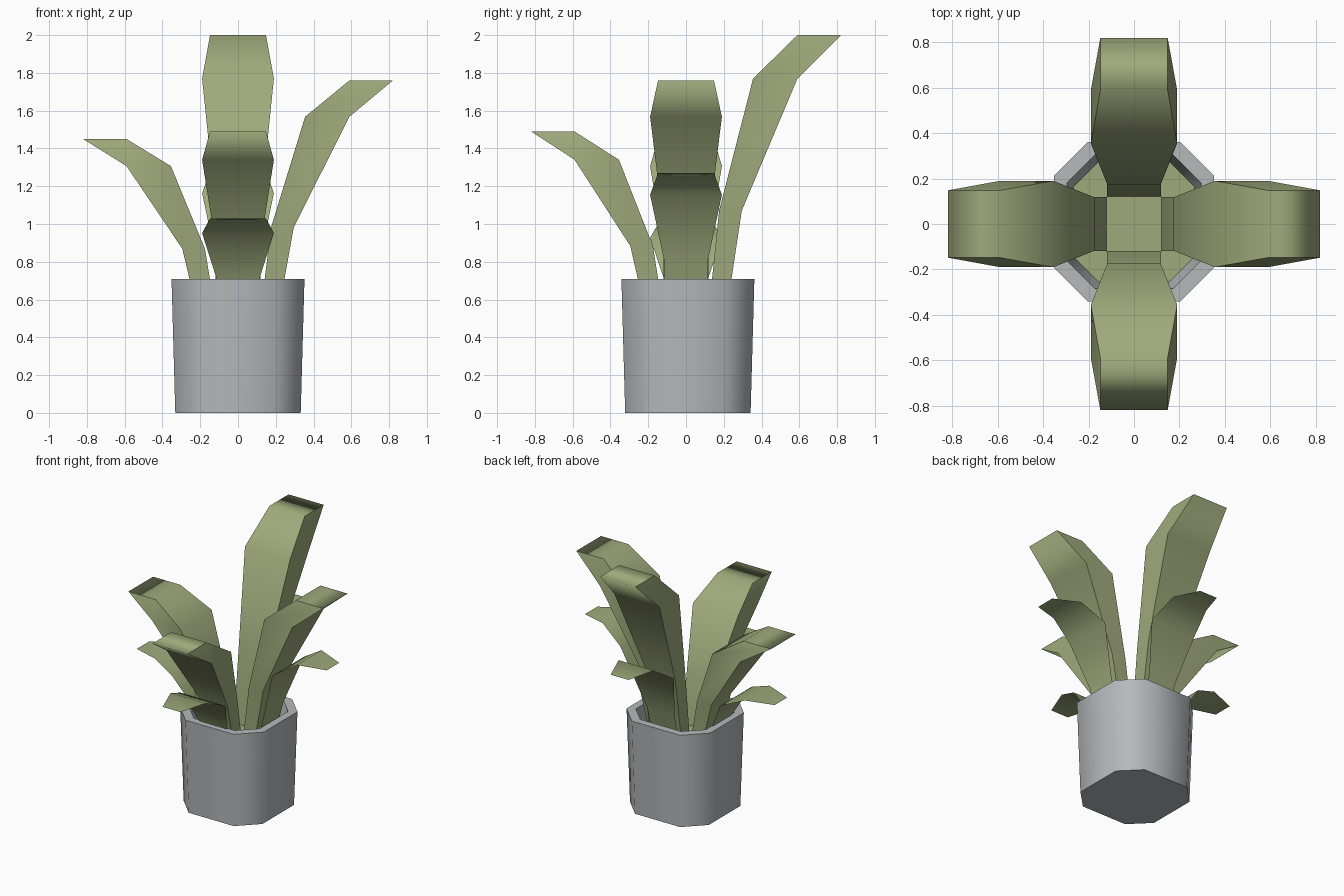
import bpy, bmesh, math
from mathutils import Matrix, Vector

cube = bpy.data.objects.get("Cube")
if cube:
    bpy.data.objects.remove(cube, do_unlink=True)

SOIL_Z = 0.535


def material(name, rgb):
    mat = bpy.data.materials.new(name)
    mat.use_nodes = True
    mat.diffuse_color = (*rgb, 1)
    mat.node_tree.nodes["Principled BSDF"].inputs["Base Color"].default_value = (*rgb, 1)
    return mat


green = material("leaf_green", (0.35, 0.40, 0.20))
grey = material("pot_grey", (0.47, 0.48, 0.50))


def finish(bm, name, mat):
    for f in bm.faces:
        f.smooth = True
    mesh = bpy.data.meshes.new(name)
    bm.to_mesh(mesh)
    bm.free()
    mesh.materials.append(mat)
    obj = bpy.data.objects.new(name, mesh)
    bpy.context.collection.objects.link(obj)
    return obj


def octagon(bm, half, corner, z):
    verts = []
    for i in range(4):
        turn = Matrix.Rotation(i * math.pi / 2, 3, "Z")
        for y in (-corner, corner):
            verts.append(bm.verts.new(turn @ Vector((half, y, z)) + Vector((0, 0.01, 0))))
    return verts


def bridge(bm, a, b):
    n = len(a)
    return [bm.faces.new((a[i], a[(i + 1) % n], b[(i + 1) % n], b[i])) for i in range(n)]


# Pot: tapered octagonal shell with a hollow rim
bm = bmesh.new()
rings = [octagon(bm, *r) for r in ((0.332, 0.19, 0), (0.352, 0.203, 0.71),
                                   (0.295, 0.172, 0.71), (0.266, 0.155, SOIL_Z))]
for a, b in zip(rings, rings[1:]):
    bridge(bm, a, b)
bm.faces.new(rings[0][::-1])
bm.normal_update()
for e in bm.edges:
    if e.is_manifold and e.calc_face_angle() > math.radians(50):
        e.smooth = False
finish(bm, "pot", grey)

# Bed the leaves grow from
bm = bmesh.new()
bm.faces.new(octagon(bm, 0.266, 0.155, SOIL_Z))
finish(bm, "plant_bed", green)

# Large leaf sections: inner reach, outer reach, half width, height fraction
LARGE = ((0.12, 0.215, 0.118, 0), (0.175, 0.295, 0.118, 0.365),
         (0.355, 0.59, 0.19, 0.843), (0.59, 0.82, 0.148, 1))
# Small leaf sections: reach, half width, height fraction
SMALL = ((0.235, 0.112, 0), (0.30, 0.115, 0.365), (0.42, 0.19, 0.843),
         (0.60, 0.148, 1), (0.80, 0.075, 0.98))


def large_leaf(name, angle, top):
    bm = bmesh.new()
    rings = []
    for inner, outer, w, t in LARGE:
        z = SOIL_Z + (top - SOIL_Z) * t
        rings.append([bm.verts.new((x, y, z)) for x, y in
                      ((inner, -w), (outer, -w), (outer, w), (inner, w))])
    sides = set()
    for a, b in zip(rings, rings[1:]):
        faces = bridge(bm, a, b)
        sides.update((faces[0], faces[2]))
    bm.faces.new(rings[-1])
    # Crisp borders between the flat sides and the rounded blade
    for e in bm.edges:
        if sum(f in sides for f in e.link_faces) == 1:
            e.smooth = False
    finish(bm, name, green).rotation_euler.z = angle


def small_leaf(name, angle, top):
    bm = bmesh.new()
    rows = [[bm.verts.new((x, s * w, SOIL_Z + (top - SOIL_Z) * t)) for s in (-1, 1)]
            for x, w, t in SMALL]
    for a, b in zip(rows, rows[1:]):
        bm.faces.new((a[0], b[0], b[1], a[1]))
    finish(bm, name, green).rotation_euler.z = angle


# Four directions, each with a tall leaf and a short one below it
for i, (side, tall, short) in enumerate((("left", 1.76, 1.27), ("back", 2.0, 1.28),
                                         ("right", 1.45, 1.0), ("front", 1.49, 1.03))):
    large_leaf(side + "_large_leaf", i * math.pi / 2, tall)
    small_leaf(side + "_small_leaf", i * math.pi / 2, short)
